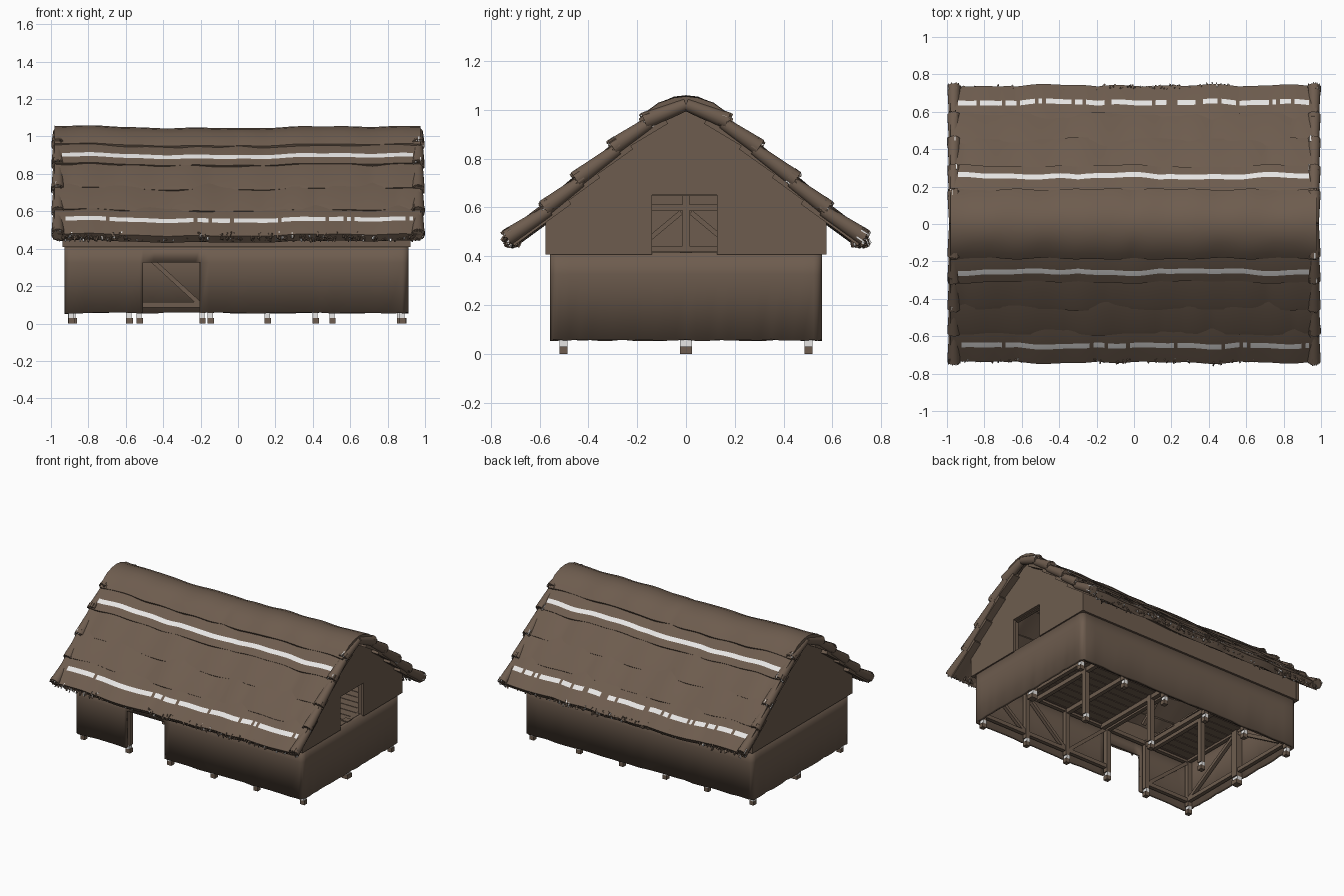
import bpy, bmesh, math, random
from mathutils import Vector, Matrix

if "Cube" in bpy.data.objects:
    bpy.data.objects.remove(bpy.data.objects["Cube"])

random.seed(4)
R = random.uniform


def material(name, rgb):
    m = bpy.data.materials.new(name)
    m.diffuse_color = (*rgb, 1)
    m.use_nodes = True
    m.node_tree.nodes["Principled BSDF"].inputs["Base Color"].default_value = m.diffuse_color
    return m


MATS = [material("weathered_brown", (0.155, 0.108, 0.077)),
        material("pale_grey", (0.8, 0.79, 0.78))]


def finish(name, bm, smooth=None):
    bmesh.ops.recalc_face_normals(bm, faces=bm.faces)
    me = bpy.data.meshes.new(name)
    bm.to_mesh(me)
    bm.free()
    ob = bpy.data.objects.new(name, me)
    bpy.context.collection.objects.link(ob)
    for m in MATS:
        me.materials.append(m)
    if smooth:
        bpy.ops.object.select_all(action='DESELECT')
        ob.select_set(True)
        bpy.context.view_layer.objects.active = ob
        bpy.ops.object.shade_smooth_by_angle(angle=math.radians(smooth))
    return ob


def paint(verts, mat):
    for f in {f for v in verts for f in v.link_faces}:
        f.material_index = mat


def beam(bm, p, q, w, h=None, mat=0):
    """Square timber from p to q."""
    p, q = Vector(p), Vector(q)
    d = q - p
    M = (Matrix.Translation((p + q) / 2) @ d.to_track_quat('Z', 'Y').to_matrix().to_4x4()
         @ Matrix.Diagonal((w, h or w, d.length, 1)))
    paint(bmesh.ops.create_cube(bm, size=1, matrix=M)['verts'], mat)


def box(bm, x0, x1, y0, y1, z0, z1, mat=0):
    M = (Matrix.Translation(((x0 + x1) / 2, (y0 + y1) / 2, (z0 + z1) / 2))
         @ Matrix.Diagonal((x1 - x0, y1 - y0, z1 - z0, 1)))
    paint(bmesh.ops.create_cube(bm, size=1, matrix=M)['verts'], mat)


def prism(bm, yz, x0, x1):
    """Extrude a y-z outline along x."""
    a = [bm.verts.new((x0, y, z)) for y, z in yz]
    b = [bm.verts.new((x1, y, z)) for y, z in yz]
    bm.faces.new(a)
    bm.faces.new(b[::-1])
    for i in range(len(a)):
        j = (i + 1) % len(a)
        bm.faces.new((a[i], a[j], b[j], b[i]))


def wave(x, k):
    return 0.008 * math.sin(4.3 * x + 1.7 * k) + 0.005 * math.sin(11 * x + 2.3 * k) + 0.003 * math.sin(23 * x + k)


# ---- lower wall: thin rounded shell with a doorway in front ----
X0, X1, Y, RAD = -0.928, 0.912, 0.558, 0.035
DOOR = (-0.508, -0.2)
ring = []
corners = [(X0, -Y, 180), (X1, -Y, 270), (X1, Y, 0), (X0, Y, 90)]
for i, (cx, cy, a0) in enumerate(corners):
    ox, oy = cx - math.copysign(RAD, cx), cy - math.copysign(RAD, cy)
    for k in range(5):
        a = math.radians(a0 + k * 22.5)
        ring.append((ox + RAD * math.cos(a), oy + RAD * math.sin(a)))
    nx, ny, _ = corners[(i + 1) % 4]
    ex, ey = nx - math.copysign(RAD, nx), ny - math.copysign(RAD, ny)
    sx, sy = ring[-1]
    tx, ty = (ex, sy) if i % 2 == 0 else (sx, ey)
    ts = [k / 24 for k in range(1, 24)]
    if i == 0:      # add columns at the door jambs
        ts = sorted(ts + [(d - sx) / (tx - sx) for d in DOOR])
    ring += [(sx + (tx - sx) * t, sy + (ty - sy) * t) for t in ts]
bm = bmesh.new()
rows = [[bm.verts.new((x, y, z + (R(-.004, .004) if r == 0 else 0))) for x, y in ring]
        for r, z in enumerate((0.056, 0.325, 0.415))]
for r in range(2):
    for i in range(len(ring)):
        j = (i + 1) % len(ring)
        mx, my = (ring[i][0] + ring[j][0]) / 2, ring[i][1]
        if r == 0 and my < -0.55 and DOOR[0] < mx < DOOR[1]:
            continue
        bm.faces.new((rows[r][i], rows[r][j], rows[r + 1][j], rows[r + 1][i]))
ob = finish("lower_wall", bm, 35)
sol = ob.modifiers.new("thickness", 'SOLIDIFY')
sol.thickness = 0.02
sol.offset = -1

# ---- upper walls: eave bands and gables, window on the right ----
bm = bmesh.new()
for s in (-1, 1):
    y0, y1 = sorted((s * 0.55, s * 0.573))
    box(bm, -0.935, 0.92, y0, y1, 0.408, 0.565)
finish("eave_walls", bm)
bm = bmesh.new()
prism(bm, [(-.575, .408), (.575, .408), (.575, .56), (.25, .855), (0, 1.02), (-.25, .855), (-.575, .56)], -0.937, -0.915)
finish("left_gable", bm)
bm = bmesh.new()
prism(bm, [(-.575, .408), (-.14, .408), (-.14, .928), (-.25, .855), (-.575, .56)], 0.9, 0.922)
prism(bm, [(.575, .408), (.127, .408), (.127, .936), (.25, .855), (.575, .56)], 0.9, 0.922)
prism(bm, [(-.14, .65), (.127, .65), (.127, .936), (0, 1.02), (-.14, .928)], 0.9, 0.922)
finish("right_gable_with_window", bm)

# ---- posts with pale bands near the ground ----
PX = [-0.89, -0.525, -0.19, 0.16, 0.505, 0.88]
INNER = [-0.58, -0.145, 0.415]
spots = [(x, s * 0.502, 0.034) for x in PX for s in (-1, 1)]
spots += [(x, 0, 0.036) for x in INNER] + [(x, 0, 0.05) for x in (-0.885, 0.875)]
bm = bmesh.new()
for x, y, w in spots:
    h = w / 2
    box(bm, x - h, x + h, y - h, y + h, 0, 0.03)
    box(bm, x - h, x + h * .6, y - h, y + h, 0.03, 0.056, 1)
    box(bm, x - h, x + h, y - h, y + h, 0.056, 0.42)
finish("posts", bm)

# ---- sills, plates, cross beams and braces ----
bm = bmesh.new()
for s in (-1, 1):
    y = s * 0.505
    for z in (0.1, 0.4):
        if z < 0.2 and s < 0:   # front sill stops at the door
            beam(bm, (-0.9, y, z), (DOOR[0], y, z), 0.028)
            beam(bm, (DOOR[1], y, z), (0.89, y, z), 0.028)
        else:
            beam(bm, (-0.9, y, z), (0.89, y, z), 0.028)
    for i, (a, b) in enumerate(zip(PX, PX[1:])):
        if s < 0 and i == 1:
            continue
        za, zb = (0.38, 0.11) if i < 3 else (0.11, 0.38)
        beam(bm, (a + .02, y, za), (b - .02, y, zb), 0.024)
for x in (-0.885, 0.875):
    for z in (0.1, 0.4):
        beam(bm, (x, -0.5, z), (x, 0.5, z), 0.028)
    for s in (-1, 1):
        beam(bm, (x, s * 0.03, 0.38), (x, s * 0.48, 0.11), 0.024)
for x in PX[1:-1] + INNER:
    beam(bm, (x, -0.5, 0.385), (x, 0.5, 0.385), 0.03)
finish("wall_frame", bm)

# ---- loft planks, open above the doorway bay ----
bm = bmesh.new()
for a, b in ((-0.9, -0.5), (-0.16, 0.89)):
    for i in range(16):
        y = -0.54 + i * 0.0675
        box(bm, a + R(0, .015), b - R(0, .015), y, y + 0.062, 0.402, 0.414)
finish("loft_planks", bm)

# ---- gable framing and rafters ----
bm = bmesh.new()
x = -0.9
beam(bm, (x, 0, .41), (x, 0, 1.0), 0.03)
for z, w in ((0.43, .5), (0.6, .45)):
    beam(bm, (x, -w, z), (x, w, z), 0.024)
for s in (-1, 1):
    beam(bm, (x, s * .02, .58), (x, s * .2, .43), 0.02)
for y in (-.16, .147):
    beam(bm, (.885, y, .41), (.885, y, .88), 0.025)
beam(bm, (.885, -.45, .66), (.885, .45, .66), 0.025)
for x in PX:
    for s in (-1, 1):
        beam(bm, (x, s * .53, .56), (x, s * .25, .81), 0.026)
        beam(bm, (x, s * .25, .81), (x, 0, .975), 0.026)
finish("rafters_and_gable_frame", bm)

# ---- thatch: overlapping wavy layers, two with pale seams ----
N = 100


def thatch(name, prof, k, seam=None):
    bm = bmesh.new()
    cols = []
    for i in range(N + 1):
        x = -0.98 + 1.955 * i / N
        w, lift = wave(x, k), 0.008 * x * x - 0.004 + 0.5 * wave(x, 7)
        cols.append([bm.verts.new((x, y + (math.copysign(w, y) if abs(y) > .05 else 0), z + lift)) for y, z in prof])
    for i in range(N):
        for j in range(len(prof)):
            n = (j + 1) % len(prof)
            f = bm.faces.new((cols[i][j], cols[i][n], cols[i + 1][n], cols[i + 1][j]))
            if j == seam and 2 <= i < N - 2 and (k < 3 or random.random() < .88):
                f.material_index = 1
    bm.faces.new(cols[0])
    bm.faces.new(cols[-1])
    finish(name, bm, 32)


half = [(0.05, 1.046), (0.1, 1.024), (0.15, 0.987), (0.18, 0.957), (0.165, 0.93), (0.08, 0.985)]
thatch("ridge_thatch", [(0, 1.052)] + half + [(0, 1.0)] + [(-y, z) for y, z in half[::-1]], 0)
LAYERS = [((.10, .99), (.305, .853), (.238, .264)), ((.24, .885), (.45, .722), None),
          ((.38, .768), (.582, .607), None), ((.50, .66), (.735, .475), (.632, .658))]
for k, (a, b, seam) in enumerate(LAYERS, 1):
    def at(t, a=a, b=b):      # slightly bulging slope
        return (a[0] + (b[0] - a[0]) * t, a[1] + (b[1] - a[1]) * t + 0.012 * math.sin(math.pi * t))
    ts = [0, .3, .9, 1] if not seam else [0, .3] + [(y - a[0]) / (b[0] - a[0]) for y in seam] + [1]
    prof = [at(t) for t in ts] + [(b[0] - .032, b[1] - .035), (a[0] - .03, a[1] - .05)]
    for s, side in ((-1, "front"), (1, "back")):
        thatch(f"{side}_thatch_{k}", [(y * s, z) for y, z in prof], k, 2 if seam else None)

# ---- gable-edge rolls of bound thatch with loose straw ----
PATH = [(0, 1.026), (.17, .95), (.30, .842), (.45, .71), (.58, .592), (.733, .472)]
bm, straw = bmesh.new(), bmesh.new()
for x in (-0.963, 0.963):
    for s in (-1, 1):
        for a, b in zip(PATH, PATH[1:]):
            p = Vector((x, s * (a[0] - .02 * (a[0] > 0)), a[1] - .004))
            q = Vector((x, s * b[0], b[1] + .004))
            d = q - p
            M = Matrix.Translation((p + q) / 2) @ d.to_track_quat('Z', 'Y').to_matrix().to_4x4()
            bmesh.ops.create_cone(bm, cap_ends=True, segments=14, radius1=.026, radius2=.036,
                                  depth=d.length, matrix=M)
            d.normalize()
            for _ in range(22):
                t = R(0, 2 * math.pi)
                n = Vector((1, 0, 0)) * math.cos(t) + d.cross(Vector((1, 0, 0))) * math.sin(t)
                o = q + n * R(.026, .034) - d * .03
                beam(straw, o, o + d * R(.03, .042), .006, mat=int(random.random() < .22))
finish("gable_thatch_rolls", bm, 40)

# ---- frayed eave straw ----
for s in (-1, 1):
    for i in range(520):
        x = R(-.965, .965)
        y, z = R(.685, .728) + wave(x, 4), R(.462, .49)
        y2 = y + R(.004, .018)
        beam(straw, (x, s * y, z), (x + R(-.01, .01), s * y2, z - R(.012, .03)), R(.005, .009),
             mat=int(random.random() < .14))
finish("loose_straw", straw)
